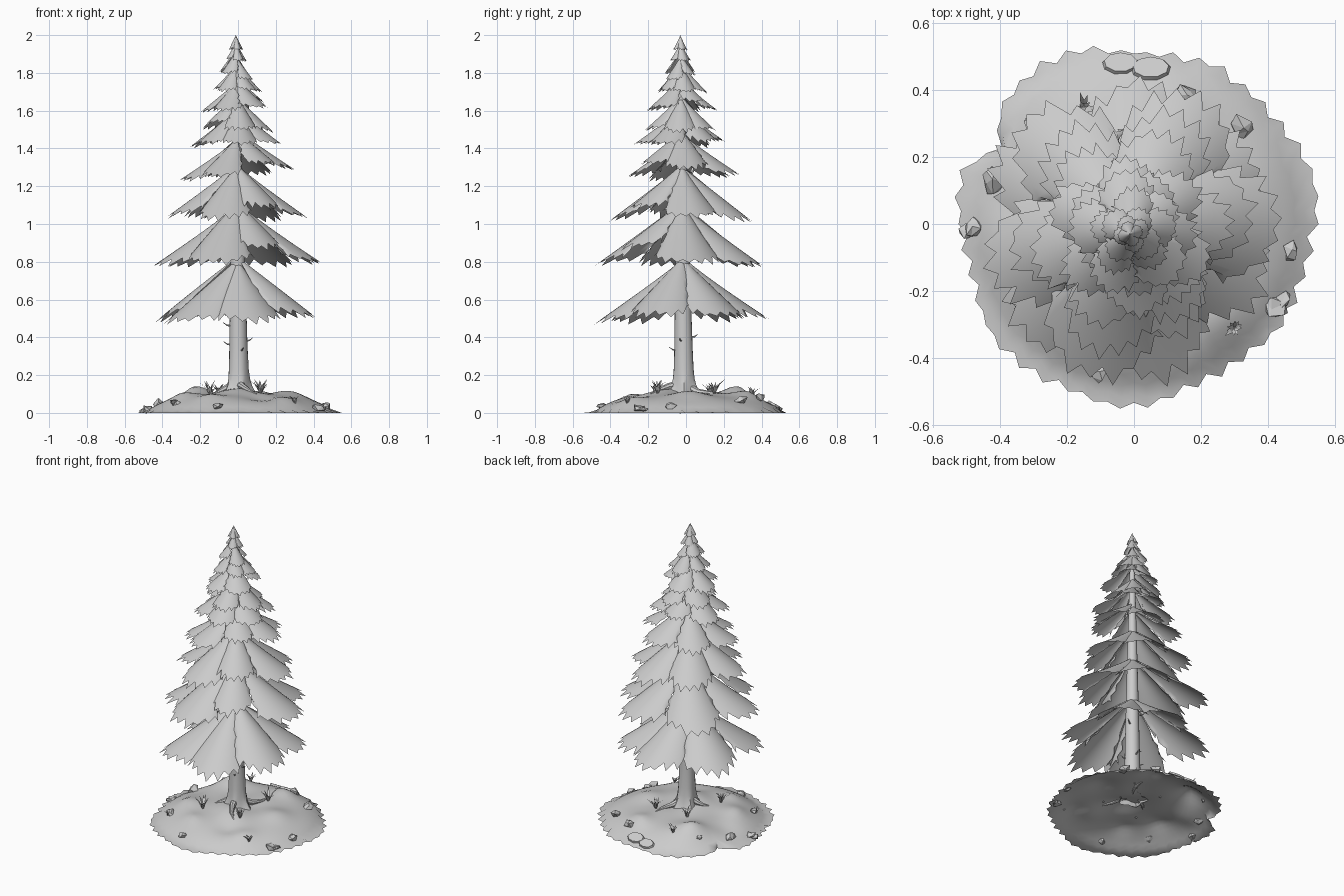
import bpy, bmesh, math, random
from math import sin, cos, pi, exp, radians
from mathutils import Vector, Matrix

random.seed(7)
cube = bpy.data.objects.get("Cube")
if cube:
    bpy.data.objects.remove(cube)

GREY = (0.6, 0.6, 0.6, 1)
mat = bpy.data.materials.new("pale_grey")
mat.use_nodes = True
mat.diffuse_color = GREY
bsdf = next(n for n in mat.node_tree.nodes if n.type == 'BSDF_PRINCIPLED')
bsdf.inputs["Base Color"].default_value = GREY


def finish(name, bm, angle=40):
    """Turn a bmesh into a shaded object."""
    mesh = bpy.data.meshes.new(name)
    bm.to_mesh(mesh)
    bm.free()
    obj = bpy.data.objects.new(name, mesh)
    bpy.context.collection.objects.link(obj)
    mesh.materials.append(mat)
    bpy.ops.object.select_all(action='DESELECT')
    obj.select_set(True)
    bpy.context.view_layer.objects.active = obj
    if angle:
        bpy.ops.object.shade_smooth_by_angle(angle=radians(angle))


def skin_rows(bm, rows, closed=False):
    """Join neighbouring rows of points with quads."""
    rows = [[bm.verts.new(p) for p in row] for row in rows]
    n = len(rows[0])
    for a, b in zip(rows, rows[1:]):
        for j in range(n if closed else n - 1):
            k = (j + 1) % n
            bm.faces.new((a[j], b[j], b[k], a[k]))
    return rows


def tube(bm, path, radii, sides=6):
    """Tapered tube along a path, closed at its far end."""
    rows = []
    for i, p in enumerate(path):
        way = Vector(path[min(i + 1, len(path) - 1)]) - Vector(path[max(i - 1, 0)])
        q = way.to_track_quat('Z', 'Y')
        rows.append([Vector(p) + q @ Vector((radii[i] * cos(2 * pi * j / sides),
                                             radii[i] * sin(2 * pi * j / sides), 0))
                     for j in range(sides)])
    bm.faces.new(skin_rows(bm, rows, True)[-1])


def axis(z):
    """Centre of the slightly leaning trunk."""
    return Vector((0.005 - 0.008 * z, -0.01 - 0.01 * z, z))


# Mounds on the ground: x, y, height, spread
MOUNDS = [(-0.24, 0.29, 0.07, 0.1), (0.12, 0.33, 0.035, 0.08), (-0.3, -0.12, 0.025, 0.08),
          (0.28, 0.02, 0.02, 0.09), (0.0, -0.1, 0.03, 0.1), (0.26, -0.3, 0.02, 0.07),
          (-0.15, -0.3, 0.02, 0.07), (0.12, -0.27, -0.02, 0.08), (-0.38, 0.08, -0.02, 0.08)]


def ground_z(x, y):
    r = math.hypot(x - 0.012, y - 0.015) / 0.51
    z = 0.1 * (1 - r ** 4)
    for mx, my, h, s in MOUNDS:
        z += h * exp(-((x - mx) ** 2 + (y - my) ** 2) / (s * s)) * max(0, min(1, 3 * (1 - r)))
    return max(0.002, z + 0.008 * sin(19 * x + 3) * cos(17 * y) * max(0, 1 - r))


# Ground with a ragged rim
bm = bmesh.new()
SEG = 84
rim = []
for j in range(SEG):
    a = 2 * pi * j / SEG
    tooth = 0.02 if j % 2 else 0
    rim.append(0.545 + 0.012 * sin(3 * a + 1) + 0.01 * sin(7 * a) - tooth
               - 0.07 * exp(-((a - 2.62) / 0.13) ** 2) - random.uniform(0, 0.015))
rows = []
for i in range(1, 19):
    t = i / 18
    row = []
    for j in range(SEG):
        a = 2 * pi * j / SEG
        r = t * (rim[j] if i == 18 else 0.53 + (rim[j] - 0.53) * t ** 4)
        x, y = r * cos(a), r * sin(a)
        row.append((x, y, 0 if i == 18 else ground_z(x, y)))
    rows.append(row)
bm.faces.new(skin_rows(bm, rows, True)[0])
bmesh.ops.recalc_face_normals(bm, faces=bm.faces)
finish("ground", bm, 60)

# Trunk with a flared, lobed foot
bm = bmesh.new()
rows = []
for z in (0.1, 0.12, 0.15, 0.18, 0.23, 0.35, 0.55, 0.9, 1.3, 1.7, 1.95, 2.0):
    r = 0.05 * (1 - z / 2.02) ** 0.8 + 0.005 * (z < 1.9)
    flare = 0.03 * exp(-(z - 0.1) / 0.05)
    rows.append([axis(z) + Vector((cos(a), sin(a), 0)) * (r + flare * (1 + 0.5 * cos(5 * a)))
                 for a in (2 * pi * j / 20 for j in range(20))])
skin_rows(bm, rows, True)
bmesh.ops.recalc_face_normals(bm, faces=bm.faces)
finish("trunk", bm)

# Roots creeping out over the ground
bm = bmesh.new()
for deg, reach in ((-75, 0.2), (50, 0.22), (190, 0.14)):
    path = []
    for t in (0, 0.35, 0.7, 1):
        a = radians(deg) + 0.25 * t * t
        r = 0.03 + (reach - 0.03) * t
        x, y = r * cos(a), r * sin(a) - 0.01
        path.append((x, y, ground_z(x, y) + 0.03 * (1 - t) ** 2 - 0.002))
    tube(bm, path, (0.025, 0.018, 0.012, 0.004), 8)
bmesh.ops.recalc_face_normals(bm, faces=bm.faces)
finish("roots", bm)

# Bare twigs on the trunk
bm = bmesh.new()
for z, deg in ((0.36, 170), (0.38, -15), (0.4, 80), (0.46, 185), (0.33, -70), (0.62, 30),
               (0.7, 140)):
    d = Vector((cos(radians(deg)), sin(radians(deg)), 0))
    c = axis(z)
    tube(bm, [c + d * 0.035, c + d * 0.06 + Vector((0, 0, 0.004)),
              c + d * 0.08 + Vector((0, 0, 0.018))], (0.006, 0.004, 0.001), 5)
bmesh.ops.recalc_face_normals(bm, faces=bm.faces)
finish("twigs", bm)


def bough(bm, apex, drop, reach, heading, half):
    """One drooping, saw-edged fan of needles, curling down at its sides."""
    cols, steps = 16, 8
    bend = random.uniform(-0.15, 0.15)
    power = random.uniform(0.88, 1.02)
    rows = []
    lengths = [1 - 0.34 * abs(2 * j / cols - 1) ** 1.8 for j in range(cols + 1)]
    for i in range(steps + 1):
        t = i / steps
        row = []
        for j in range(cols + 1):
            v = 2 * j / cols - 1
            u = 0.04 + 0.96 * t * lengths[j]
            if i == steps:
                u -= random.uniform(0.06, 0.12) if j % 2 else random.uniform(-0.03, 0.04)
            else:
                u *= 0.97
            # the outer side edges are saw-cut too
            notch = 0.14 * (i % 2) if abs(v) == 1 and t > 0.4 else 0
            a = heading + bend * u + half * v * (1 - notch)
            fall = drop * (u ** power + 0.27 * u * v * v)
            row.append(apex + Vector((reach * u * cos(a), reach * u * sin(a), -fall)))
        rows.append(row)
    skin_rows(bm, rows)


# Tiers: rim height, reach, apex height, bough count, heading and size of the short bough, tilt
TIERS = [(0.49, 0.47, 0.83, 6, -22, 0.95, 0), (0.78, 0.475, 1.12, 6, -55, 0.74, 0),
         (1.03, 0.39, 1.32, 6, -50, 0.8, 0), (1.26, 0.32, 1.48, 6, -48, 0.82, 0.03),
         (1.42, 0.26, 1.62, 6, 100, 0.9, 0.01), (1.5, 0.2, 1.69, 5, 215, 0.85, -0.01),
         (1.61, 0.195, 1.77, 5, 30, 0.85, 0.02), (1.7, 0.14, 1.85, 5, 160, 0.9, 0),
         (1.78, 0.1, 1.91, 4, 60, 0.85, -0.02), (1.86, 0.06, 1.96, 4, 200, 0.9, 0),
         (1.92, 0.04, 2.0, 4, 20, 1, 0)]
for n, (low, reach, top, count, first, short, tilt) in enumerate(TIERS, 1):
    bm = bmesh.new()
    pitch = 2 * pi / count
    for k in range(count):
        heading = radians(first) + pitch * k + random.uniform(-0.05, 0.05)
        size = short if k == 0 else random.uniform(0.95, 1.03)
        lift = Vector((0, 0, tilt * cos(heading) - random.uniform(0, 0.04) * reach))
        bough(bm, axis(top) + lift, (top - low) * size, reach * size, heading, 0.58 * pitch)
    finish(f"branch_tier_{n}", bm, 70)

# Rocks: x, y, size
bm = bmesh.new()
for x, y, s in ((-0.42, 0.13, 0.045), (-0.48, -0.01, 0.035), (-0.5, -0.02, 0.03),
                (-0.33, -0.25, 0.033), (-0.11, -0.44, 0.033), (0.42, -0.25, 0.042),
                (0.44, -0.23, 0.03), (0.47, -0.08, 0.036), (0.32, 0.29, 0.042),
                (0.15, 0.39, 0.036), (-0.31, 0.3, 0.022)):
    m = (Matrix.Translation((x, y, ground_z(x, y) + 0.008))
         @ Matrix.Rotation(random.uniform(0, 6), 4, 'Z') @ Matrix.Diagonal((1, 0.75, 0.55, 1)))
    for v in bmesh.ops.create_icosphere(bm, subdivisions=1, radius=s, matrix=m)["verts"]:
        v.co += Vector([random.uniform(-0.25, 0.25) * s for _ in range(3)])
finish("rocks", bm, 0)

# Flat stone slabs at the back
bm = bmesh.new()
for x, y, s in ((0.05, 0.465, 0.06), (-0.04, 0.48, 0.055)):
    bmesh.ops.create_cone(bm, cap_ends=True, segments=9, radius1=s, radius2=s * 0.9, depth=0.012,
                          matrix=Matrix.Translation((x, y, ground_z(x, y) + 0.006))
                          @ Matrix.Rotation(-0.5, 4, 'X') @ Matrix.Diagonal((1, 0.65, 1, 1)))
finish("stone_slabs", bm, 30)

# Grass tufts: x, y, blade length
bm = bmesh.new()
for x, y, size in ((-0.15, 0.35, 0.06), (-0.15, -0.16, 0.09), (0.12, 0.15, 0.095),
                   (0.12, -0.15, 0.085), (-0.1, 0.13, 0.075), (0.3, -0.31, 0.05),
                   (-0.34, -0.26, 0.045)):
    base = Vector((x, y, ground_z(x, y) - 0.005))
    for k in range(11):
        a = 2 * pi * k / 11 + random.uniform(-0.2, 0.2)
        out, side = Vector((cos(a), sin(a), 0)), Vector((-sin(a), cos(a), 0)) * 0.006
        h = size * random.uniform(0.6, 1)
        lean = random.uniform(0.3, 0.75)
        mid = base + out * h * lean * 0.5 + Vector((0, 0, h * 0.6))
        tip = base + out * h * lean * 1.1 + Vector((0, 0, h * 0.9))
        p = [bm.verts.new(q) for q in (base - side, base + side, mid + side, mid - side, tip)]
        bm.faces.new(p[:4])
        bm.faces.new((p[3], p[2], p[4]))
finish("grass_tufts", bm)
